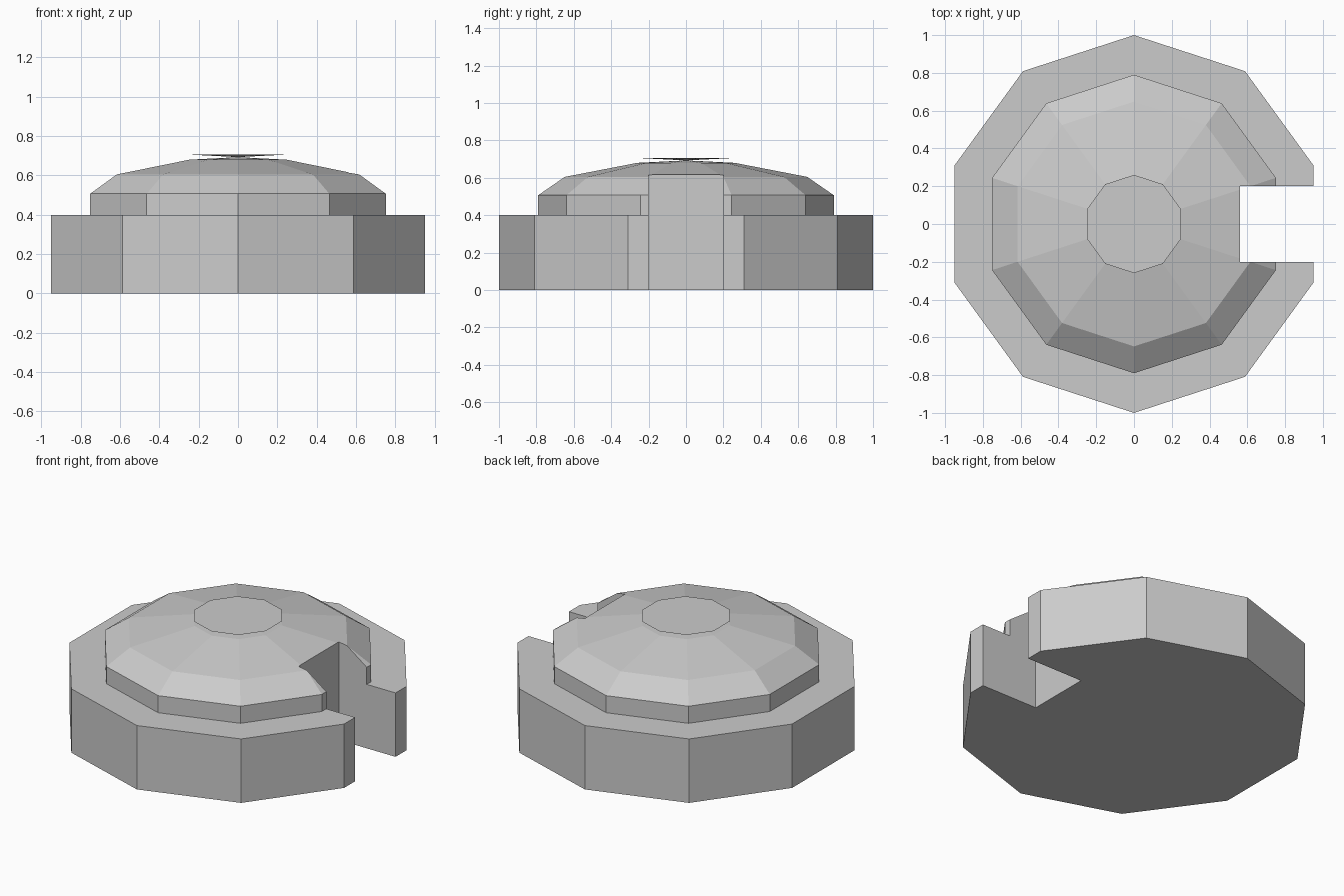
import bpy, bmesh
from math import sin, cos, pi

if "Cube" in bpy.data.objects:
    bpy.data.objects.remove(bpy.data.objects["Cube"])

SIDES = 10

def lathe(name, profile):
    """Closed ten-sided solid from (radius, z) points; radius 0 makes a tip."""
    bm = bmesh.new()
    rings = []
    for r, z in profile:
        if r == 0:
            rings.append([bm.verts.new((0, 0, z))] * SIDES)
        else:
            rings.append([bm.verts.new((r * sin(2 * pi * i / SIDES), r * cos(2 * pi * i / SIDES), z))
                          for i in range(SIDES)])
    for a, b in zip(rings, rings[1:]):
        for i in range(SIDES):
            j = (i + 1) % SIDES
            bm.faces.new(list(dict.fromkeys((a[i], a[j], b[j], b[i]))))
    for ring in (rings[0], rings[-1]):
        if len(set(ring)) > 1:
            bm.faces.new(ring)
    bmesh.ops.recalc_face_normals(bm, faces=bm.faces)
    mesh = bpy.data.meshes.new(name)
    bm.to_mesh(mesh)
    bm.free()
    obj = bpy.data.objects.new(name, mesh)
    bpy.context.collection.objects.link(obj)
    return obj

# Stepped base with faceted dome
body = lathe("domed_body", [(1, 0), (1, 0.4), (0.79, 0.4), (0.79, 0.507),
                            (0.648, 0.605), (0.26, 0.68), (0, 0.693)])

# Thin flared cap on the dome
lathe("top_cap", [(0, 0.693), (0.26, 0.706)])

# Doorway slot cut through the right side
bpy.ops.mesh.primitive_cube_add(size=1, location=(1.06, 0, 0.4))
cutter = bpy.context.object
cutter.name = "slot_cutter"
cutter.scale = (1, 0.4, 1.2)
bpy.context.view_layer.update()

slot = body.modifiers.new("slot", 'BOOLEAN')
slot.operation = 'DIFFERENCE'
slot.solver = 'EXACT'
slot.object = cutter
bpy.context.view_layer.objects.active = body
bpy.ops.object.modifier_apply(modifier="slot")
bpy.data.objects.remove(cutter, do_unlink=True)
